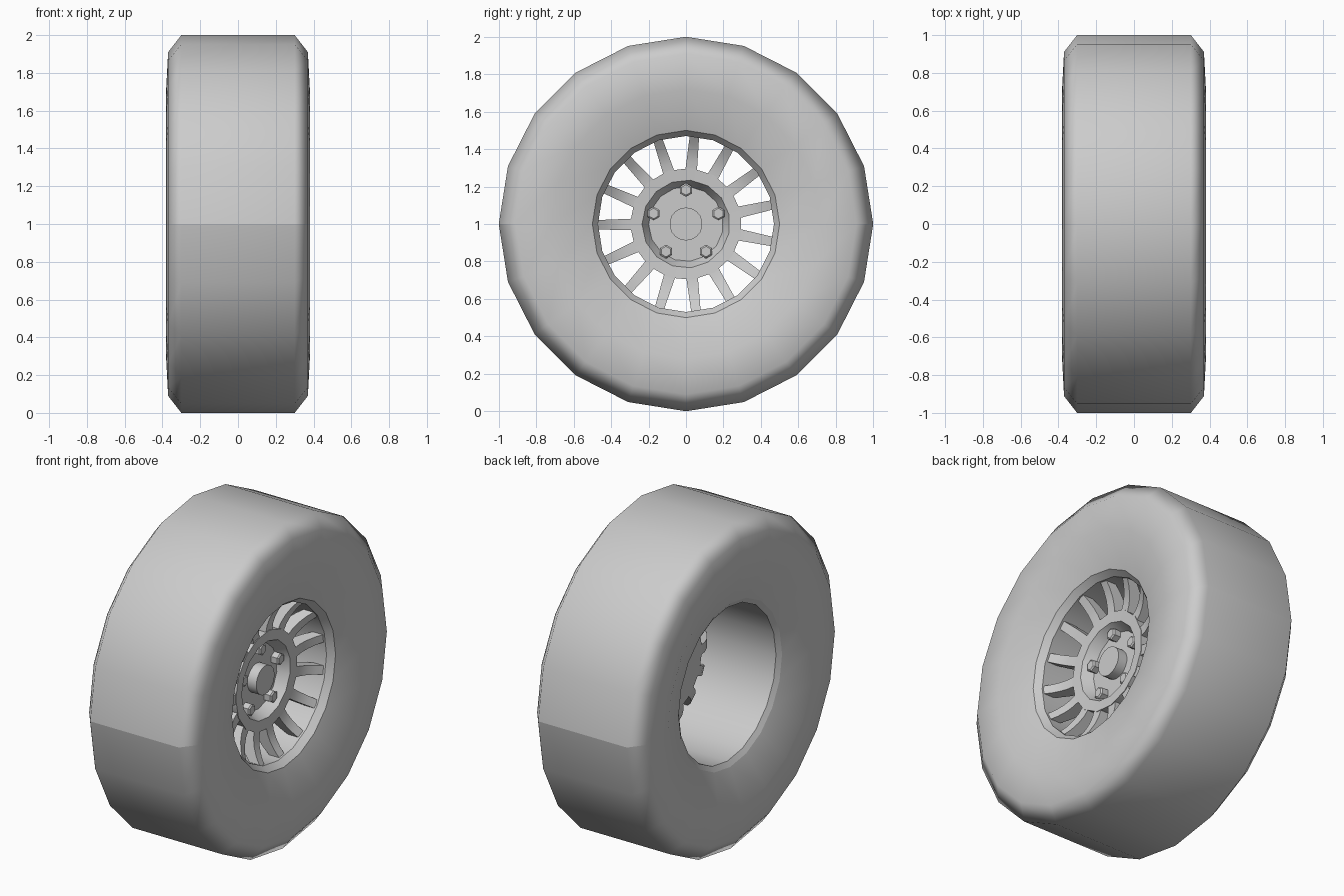
import bpy
import bmesh
from math import sin, cos, pi, radians
from mathutils import Vector

if "Cube" in bpy.data.objects:
    bpy.data.objects.remove(bpy.data.objects["Cube"])

AXLE_Z = 1.0

grey = bpy.data.materials.new("plain_grey")
grey.use_nodes = True
colour = (0.6, 0.6, 0.6, 1)
grey.diffuse_color = colour
grey.node_tree.nodes["Principled BSDF"].inputs["Base Color"].default_value = colour


def polar(x, r, a):
    """Point at radius r around the x axle; angle 0 is up, growing toward +y."""
    return Vector((x, r * sin(a), AXLE_Z + r * cos(a)))


def radius(v):
    return Vector((v.co.y, v.co.z - AXLE_Z)).length


def finish(name, bm):
    bmesh.ops.remove_doubles(bm, verts=bm.verts, dist=0.0001)
    bmesh.ops.recalc_face_normals(bm, faces=bm.faces)
    mesh = bpy.data.meshes.new(name)
    bm.to_mesh(mesh)
    bm.free()
    mesh.materials.append(grey)
    obj = bpy.data.objects.new(name, mesh)
    bpy.context.collection.objects.link(obj)
    return obj


def lathe(profile, sides, start=0.0, closed=False):
    """Turn an (x, radius) profile around the axle."""
    bm = bmesh.new()
    rings = [[bm.verts.new(polar(x, r, start + 2 * pi * i / sides))
              for i in range(sides)] for x, r in profile]
    pairs = list(zip(rings, rings[1:]))
    if closed:
        pairs.append((rings[-1], rings[0]))
    for a, b in pairs:
        for i in range(sides):
            j = (i + 1) % sides
            bm.faces.new((a[i], a[j], b[j], b[i]))
    return bm


def smooth(obj, angle):
    bpy.ops.object.select_all(action="DESELECT")
    obj.select_set(True)
    bpy.context.view_layer.objects.active = obj
    bpy.ops.object.shade_smooth_by_angle(angle=radians(angle))


# Tyre: flat tread, chamfered shoulders, slightly dished sidewalls, open bore
tyre_profile = [(-0.28, 0.47), (-0.30, 0.5), (-0.38, 0.72), (-0.37, 0.91), (-0.30, 1.0),
                (0.30, 1.0), (0.37, 0.91), (0.38, 0.72), (0.31, 0.5), (0.27, 0.47)]
bm = lathe(tyre_profile, 20, closed=True)
for f in bm.faces:
    f.smooth = True
for e in bm.edges:
    a, b = e.verts
    rim_edge = radius(a) < 0.52 and radius(b) < 0.52 and abs(a.co.x - b.co.x) < 0.001
    seam = all(abs(v.co.z - AXLE_Z) < 0.001 and radius(v) > 0.9 for v in e.verts)
    if rim_edge or seam:
        e.smooth = False
tyre = finish("tyre", bm)
weighted = tyre.modifiers.new("even_shading", "WEIGHTED_NORMAL")
weighted.keep_sharp = True

# Hub: raised ring around a recessed plate
hub = finish("hub", lathe([(0.125, 0), (0.125, 0.2), (0.19, 0.235), (0.195, 0.30),
                           (0.10, 0.30), (0.09, 0)], 15, radians(5.5)))
smooth(hub, 30)

# Centre cap
cap = finish("centre_cap", lathe([(0.12, 0.088), (0.185, 0.088), (0.185, 0)], 18))
smooth(cap, 30)

# Five hexagonal wheel nuts
for n in range(5):
    bm = lathe([(0.12, 0.037), (0.165, 0.037), (0.172, 0.028), (0.172, 0)], 6)
    offset = polar(0, 0.182, 2 * pi * n / 5) - Vector((0, 0, AXLE_Z))
    bmesh.ops.translate(bm, verts=bm.verts, vec=offset)
    finish(f"wheel_nut_{n + 1}", bm)

# Fifteen blades that sweep outward from the hub to the bore
bm = bmesh.new()
steps = 4
for n in range(15):
    a = radians(5.5 + 24 * n)
    side = Vector((0, cos(a), -sin(a)))
    sections = []
    for k in range(steps + 1):
        t = k / steps
        r = 0.285 + 0.19 * t
        half = 0.031 - 0.006 * t
        front = 0.19 + 0.075 * t * t
        back = 0.10 + 0.10 * t * t
        sections.append([bm.verts.new(polar(x, r, a) + side * s) for x, s in
                         ((front, -half), (front, half), (back, half), (back, -half))])
    for p, q in zip(sections, sections[1:]):
        for i in range(4):
            j = (i + 1) % 4
            bm.faces.new((p[i], p[j], q[j], q[i]))
    bm.faces.new(sections[0])
    bm.faces.new(sections[-1])
spokes = finish("spokes", bm)
smooth(spokes, 30)
